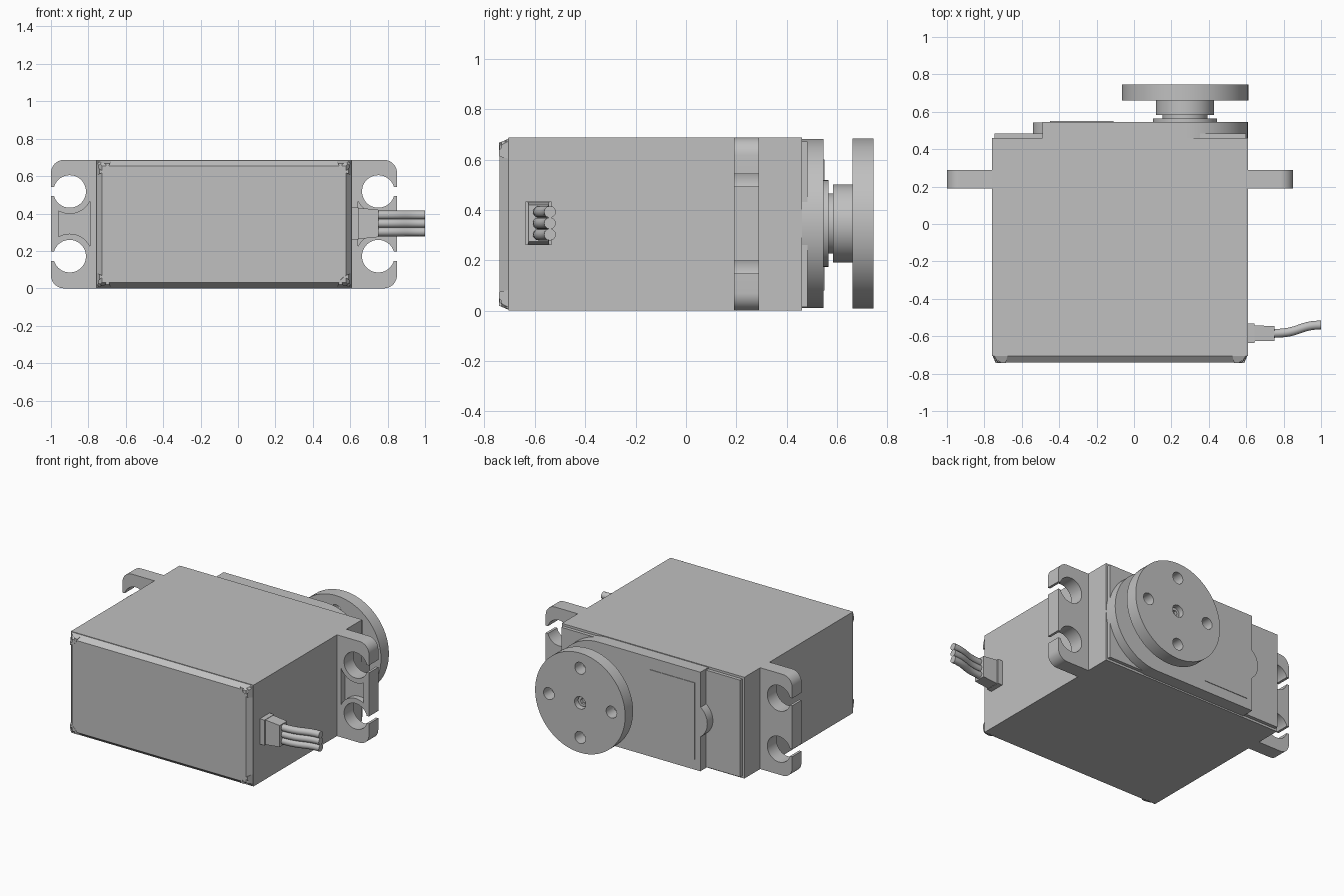
import bpy, bmesh
from math import cos, sin, pi, radians

cube = bpy.data.objects.get("Cube")
if cube:
    bpy.data.objects.remove(cube, do_unlink=True)

grey = bpy.data.materials.new("servo grey")
grey.use_nodes = True
COLOUR = (0.53, 0.53, 0.53, 1)
grey.diffuse_color = COLOUR
grey.node_tree.nodes["Principled BSDF"].inputs["Base Color"].default_value = COLOUR

MID_X, MID_Z = -0.075, 0.343      # middle of the case
AXIS = (0.273, 0.346)             # output shaft centre in x, z


def arc(c, r, a0=0, a1=360, n=48):
    """Points on an arc in x, z; a full turn leaves out the repeated end."""
    last = n if abs(a1 - a0) == 360 else n + 1
    return [(c[0] + r * cos(radians(a0 + (a1 - a0) * i / n)),
             c[1] + r * sin(radians(a0 + (a1 - a0) * i / n))) for i in range(last)]


def rect(x0, x1, z0, z1):
    return [(x0, z0), (x1, z0), (x1, z1), (x0, z1)]


def loft(name, rings, smooth=True):
    """Join rings of equal length into a closed solid."""
    bm = bmesh.new()
    loops = [[bm.verts.new(p) for p in ring] for ring in rings]
    n = len(loops[0])
    for a, b in zip(loops, loops[1:]):
        for i in range(n):
            bm.faces.new((a[i], a[(i + 1) % n], b[(i + 1) % n], b[i]))
    bm.faces.new(loops[0])
    bm.faces.new(loops[-1])
    bmesh.ops.recalc_face_normals(bm, faces=bm.faces)
    mesh = bpy.data.meshes.new(name)
    bm.to_mesh(mesh)
    bm.free()
    mesh.materials.append(grey)
    ob = bpy.data.objects.new(name, mesh)
    bpy.context.collection.objects.link(ob)
    if smooth:
        shade(ob)
    return ob


def shade(ob):
    bpy.ops.object.select_all(action='DESELECT')
    bpy.context.view_layer.objects.active = ob
    ob.select_set(True)
    bpy.ops.object.shade_smooth_by_angle(angle=radians(30))


def prism(name, pts, y0, y1, end=None):
    """Extrude an x, z outline along y, optionally to a different end outline."""
    return loft(name, [[(x, y0, z) for x, z in pts], [(x, y1, z) for x, z in end or pts]])


def cut(ob, cutters):
    """Subtract the cutters, then remove them."""
    bpy.context.view_layer.objects.active = ob
    for c in cutters:
        c.hide_render = True
        mod = ob.modifiers.new("cut", 'BOOLEAN')
        mod.operation = 'DIFFERENCE'
        mod.solver = 'EXACT'
        mod.object = c
        bpy.ops.object.modifier_apply(modifier=mod.name)
        bpy.data.objects.remove(c, do_unlink=True)
    shade(ob)


# Case with chamfered front panel
X0, X1, H = -0.76, 0.61, 0.687
prism("case", rect(X0, X1, 0, H), -0.705, 0.46)
E = 0.032
prism("front_panel", rect(X0 + 0.004, X1 - 0.004, 0.004, H - 0.004), -0.705, -0.74,
      rect(X0 + E, X1 - E, E, H - E))

# Screw posts in the four front corners
base = [(0.008, 0), (0.085, 0), (0.065, 0.045), (0.045, 0.065), (0, 0.085), (0, 0.008)]
tip = [(0.034, 0.02), (0.075, 0.02), (0.062, 0.045), (0.045, 0.062), (0.02, 0.075), (0.02, 0.034)]
for sx, side in ((1, "left"), (-1, "right")):
    for sz, level in ((1, "upper"), (-1, "lower")):
        def corner(pts):
            return [(MID_X + sx * (0.685 - u), MID_Z + sz * (H / 2 - v)) for u, v in pts]
        post = prism(f"{level}_{side}_screw_post", corner(base), -0.695, -0.742, corner(tip))
        c = corner([(0.036, 0.036)])[0]
        cut(post, [prism("cutter", arc(c, 0.02, n=20), -0.78, -0.715)])

# Mounting ears with open screw holes and a waisted pocket
for s, side in ((1, "left"), (-1, "right")):
    def place(pts):
        return [(MID_X + s * x, z) for x, z in pts]
    R = 0.07
    outline = [(0.67, 0)] + arc((0.925 - R, R), R, -90, 0, 10) \
        + arc((0.925 - R, H - R), R, 0, 90, 10) + [(0.67, H)]
    ear = prism(f"{side}_mounting_ear", place(outline), 0.19, 0.29)
    cutters = []
    for z in (0.172, 0.518):
        cutters.append(prism("cutter", place(arc((0.825, z), 0.087)), 0.1, 0.4))
        cutters.append(prism("cutter", place(rect(0.85, 1, z - 0.025, z + 0.025)), 0.1, 0.4))
    pocket = arc((0.825, 0.172), 0.12, 156, 60, 16) + arc((0.825, 0.518), 0.12, -60, -156, 16)
    cutters.append(prism("cutter", place(pocket), 0.1, 0.23))
    cut(ear, cutters)

# Gear cover on the back
prism("back_lid", rect(X0 + 0.015, X1 - 0.012, 0.015, H - 0.015), 0.45, 0.483)
r = 0.336
prism("gear_cover", [(-0.49, AXIS[1] + r), (-0.49, AXIS[1] - r)] + arc(AXIS, r, -90, 90),
      0.455, 0.546)
prism("cover_bump", arc((-0.415, MID_Z), 0.125), 0.47, 0.543)
prism("cover_label", rect(-0.45, -0.11, 0.08, 0.6), 0.54, 0.55)

# Output shaft and horn
prism("shaft_collar", arc(AXIS, 0.172), 0.54, 0.565)
prism("shaft", arc(AXIS, 0.12), 0.56, 0.59)
horn = loft("horn", [[(x, y, z) for x, z in arc(AXIS, rad, n=64)]
                     for y, rad in ((0.583, 0.155), (0.66, 0.155), (0.66, 0.338), (0.745, 0.338))])
holes = [prism("cutter", arc(AXIS, 0.042, n=32), 0.69, 0.8)]
for i in range(4):
    a = i * pi / 2
    c = (AXIS[0] + 0.235 * cos(a), AXIS[1] + 0.235 * sin(a))
    holes.append(prism("cutter", arc(c, 0.04, n=32), 0.6, 0.8))
cut(horn, holes)
screw = prism("horn_screw", arc(AXIS, 0.036, n=24), 0.68, 0.715)
cut(screw, [prism("cutter", arc(AXIS, 0.02, n=6), 0.695, 0.8)])

# Cable plug on the left side
WY, WZ = -0.585, 0.347


def block(x, hy, hz):
    return [(x, WY - hy, WZ - hz), (x, WY + hy, WZ - hz), (x, WY + hy, WZ + hz), (x, WY - hy, WZ + hz)]


loft("cable_socket", [block(0.6, 0.052, 0.086), block(0.645, 0.052, 0.086)])
loft("cable_plug", [block(0.64, 0.042, 0.084), block(0.75, 0.04, 0.073)])

# Three wires in a gentle bend
for i, name in enumerate(("lower", "middle", "upper")):
    curve = bpy.data.curves.new("wire", 'CURVE')
    curve.dimensions = '3D'
    curve.bevel_depth = 0.0235
    curve.bevel_resolution = 4
    curve.use_fill_caps = True
    spline = curve.splines.new('BEZIER')
    spline.bezier_points.add(1)
    z = WZ + (i - 1) * 0.045
    for p, x, y, lead in zip(spline.bezier_points, (0.74, 1.0), (WY, -0.54), (0.15, 0.12)):
        p.co = (x, y, z)
        p.handle_left = (x - lead, y, z)
        p.handle_right = (x + lead, y, z)
    curve.materials.append(grey)
    wire = bpy.data.objects.new(f"{name}_wire", curve)
    bpy.context.collection.objects.link(wire)
